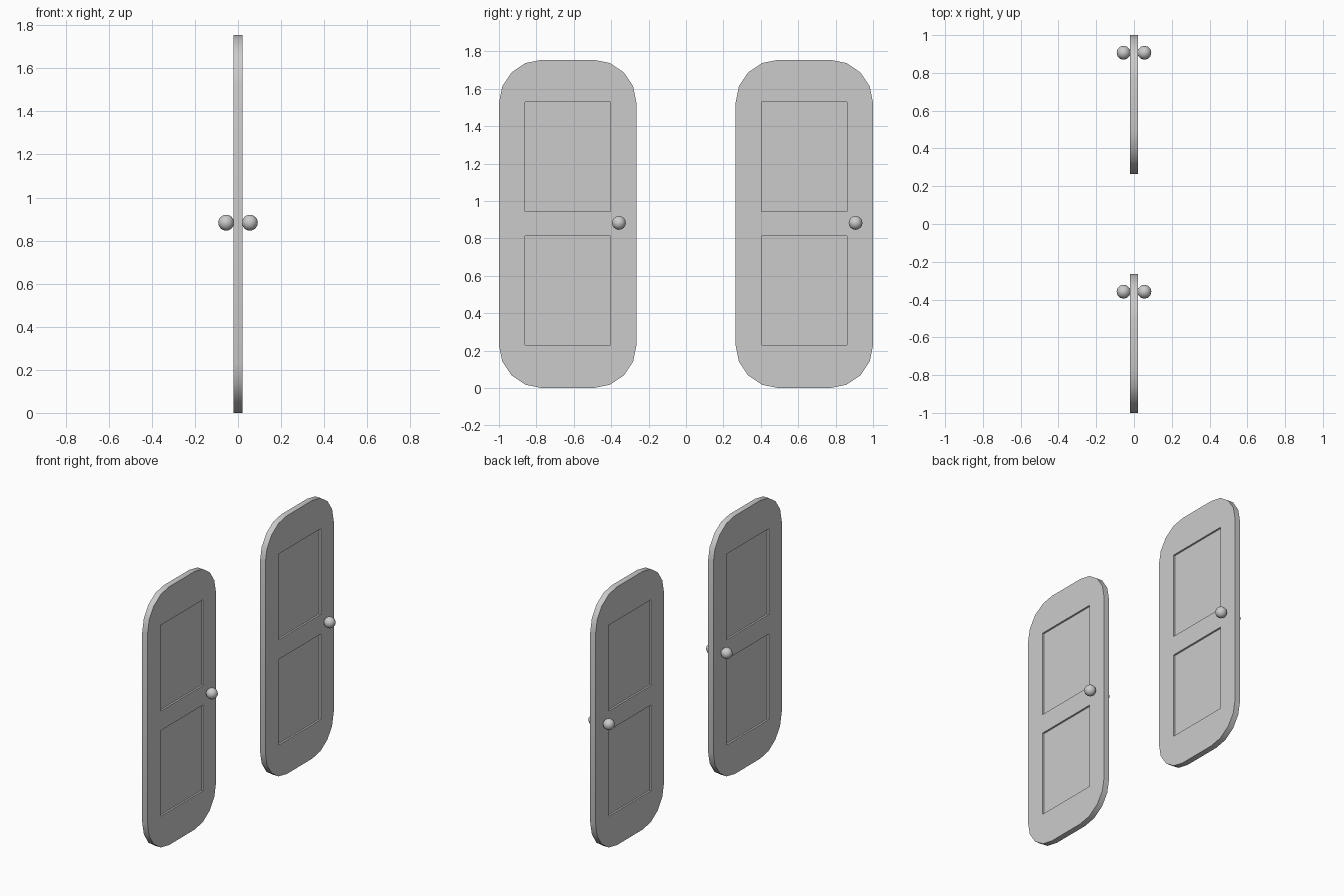
import bpy, bmesh
from math import pi, sin, cos, radians

if "Cube" in bpy.data.objects:
    bpy.data.objects.remove(bpy.data.objects["Cube"], do_unlink=True)

WIDTH, HEIGHT, THICK = 0.735, 1.755, 0.04
CORNER, STEPS = 0.23, 4
PANEL_HALF = 0.228
PANEL_HEIGHTS = {"lower": (0.23, 0.812), "upper": (0.945, 1.528)}
PANEL_THICK = 0.016

grey = bpy.data.materials.new("light grey")
grey.use_nodes = True
grey.diffuse_color = (0.6, 0.6, 0.6, 1)
grey.node_tree.nodes["Principled BSDF"].inputs["Base Color"].default_value = (0.6, 0.6, 0.6, 1)


def activate(obj):
    bpy.ops.object.select_all(action='DESELECT')
    obj.select_set(True)
    bpy.context.view_layer.objects.active = obj


def add_loop(curve, points):
    spline = curve.splines.new('POLY')
    spline.points.add(len(points) - 1)
    for point, (u, v) in zip(spline.points, points):
        point.co = (u, v, 0, 1)
    spline.use_cyclic_u = True


def rounded_outline():
    points = []
    for quarter, (su, sv) in enumerate([(1, 1), (-1, 1), (-1, -1), (1, -1)]):
        cu = su * (WIDTH / 2 - CORNER)
        cv = HEIGHT / 2 + sv * (HEIGHT / 2 - CORNER)
        for i in range(STEPS + 1):
            a = (quarter + i / STEPS) * pi / 2
            points.append((cu + CORNER * cos(a), cv + CORNER * sin(a)))
    return points


def make_frame(name, y):
    # Rounded slab with two rectangular openings
    curve = bpy.data.curves.new(name, 'CURVE')
    curve.dimensions = '2D'
    curve.fill_mode = 'BOTH'
    curve.extrude = THICK / 2
    add_loop(curve, rounded_outline())
    for low, high in PANEL_HEIGHTS.values():
        add_loop(curve, [(-PANEL_HALF, low), (PANEL_HALF, low),
                         (PANEL_HALF, high), (-PANEL_HALF, high)])
    curve.materials.append(grey)
    obj = bpy.data.objects.new(name, curve)
    bpy.context.collection.objects.link(obj)
    obj.location = (0, y, 0)
    obj.rotation_euler = (pi / 2, 0, pi / 2)
    activate(obj)
    bpy.ops.object.convert(target='MESH')
    obj = bpy.context.object
    bm = bmesh.new()
    bm.from_mesh(obj.data)
    bmesh.ops.remove_doubles(bm, verts=bm.verts, dist=0.0001)
    bmesh.ops.recalc_face_normals(bm, faces=bm.faces)
    bm.to_mesh(obj.data)
    bm.free()
    bpy.ops.object.shade_smooth_by_angle(angle=radians(30))


def make_panel(name, y, low, high):
    # Thin sheet set into the frame, recessed on both sides
    bpy.ops.mesh.primitive_cube_add(size=1, location=(0, y, (low + high) / 2))
    obj = bpy.context.object
    obj.name = name
    obj.scale = (PANEL_THICK, 2 * PANEL_HALF + 0.01, high - low + 0.01)
    obj.data.materials.append(grey)


def make_knob(name, x, y):
    bpy.ops.mesh.primitive_uv_sphere_add(segments=12, ring_count=8, radius=0.037,
                                         location=(x, y, 0.883))
    obj = bpy.context.object
    obj.name = name
    obj.data.materials.append(grey)
    bpy.ops.object.shade_smooth()


# Two matching doors, one behind the other
for label, y in (("front", -1 + WIDTH / 2), ("back", 1 - WIDTH / 2)):
    make_frame(label + "_door_frame", y)
    for part, (low, high) in PANEL_HEIGHTS.items():
        make_panel(f"{label}_door_{part}_panel", y, low, high)
    for side, x in (("left", 0.055), ("right", -0.055)):
        make_knob(f"{label}_door_{side}_knob", x, y + 0.274)
